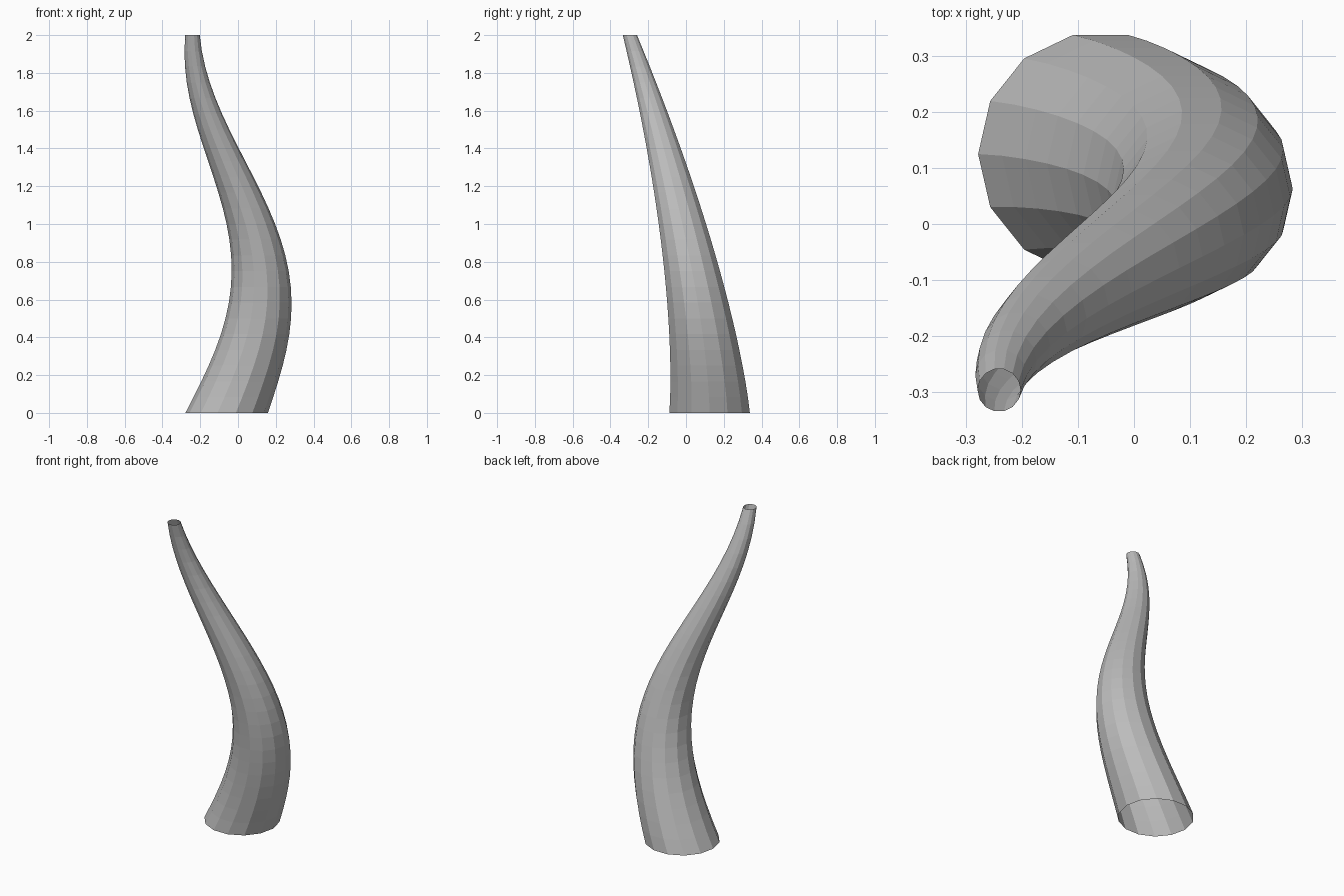
import bpy
import bmesh
from math import sin, cos, pi

cube = bpy.data.objects.get("Cube")
if cube:
    bpy.data.objects.remove(cube, do_unlink=True)

SIDES, RINGS, HEIGHT = 14, 24, 2.0
BASE_RADIUS, TIP_RADIUS = 0.2185, 0.0385

# Plain grey horn material
grey = bpy.data.materials.new("horn_grey")
grey.use_nodes = True
colour = (0.5, 0.5, 0.5, 1)
grey.diffuse_color = colour
grey.node_tree.nodes["Principled BSDF"].inputs["Base Color"].default_value = colour


def horn_ring(bm, t):
    """Level ring of the horn at fraction t of its height."""
    x = -0.06 + 0.181 * sin(t * 1.5 * pi)
    y = 0.125 - 0.422 * t ** 1.55
    r = BASE_RADIUS + (TIP_RADIUS - BASE_RADIUS) * t
    angles = [2 * pi * i / SIDES for i in range(SIDES)]
    return [bm.verts.new((x + r * cos(a), y + r * sin(a), HEIGHT * t)) for a in angles]


# Tapered, swaying tube, open at both ends
bm = bmesh.new()
rings = [horn_ring(bm, i / RINGS) for i in range(RINGS + 1)]
for low, high in zip(rings, rings[1:]):
    for i in range(SIDES):
        j = (i + 1) % SIDES
        bm.faces.new((low[i], low[j], high[j], high[i]))

mesh = bpy.data.meshes.new("horn")
bm.to_mesh(mesh)
bm.free()
mesh.materials.append(grey)
horn = bpy.data.objects.new("horn", mesh)
bpy.context.collection.objects.link(horn)
